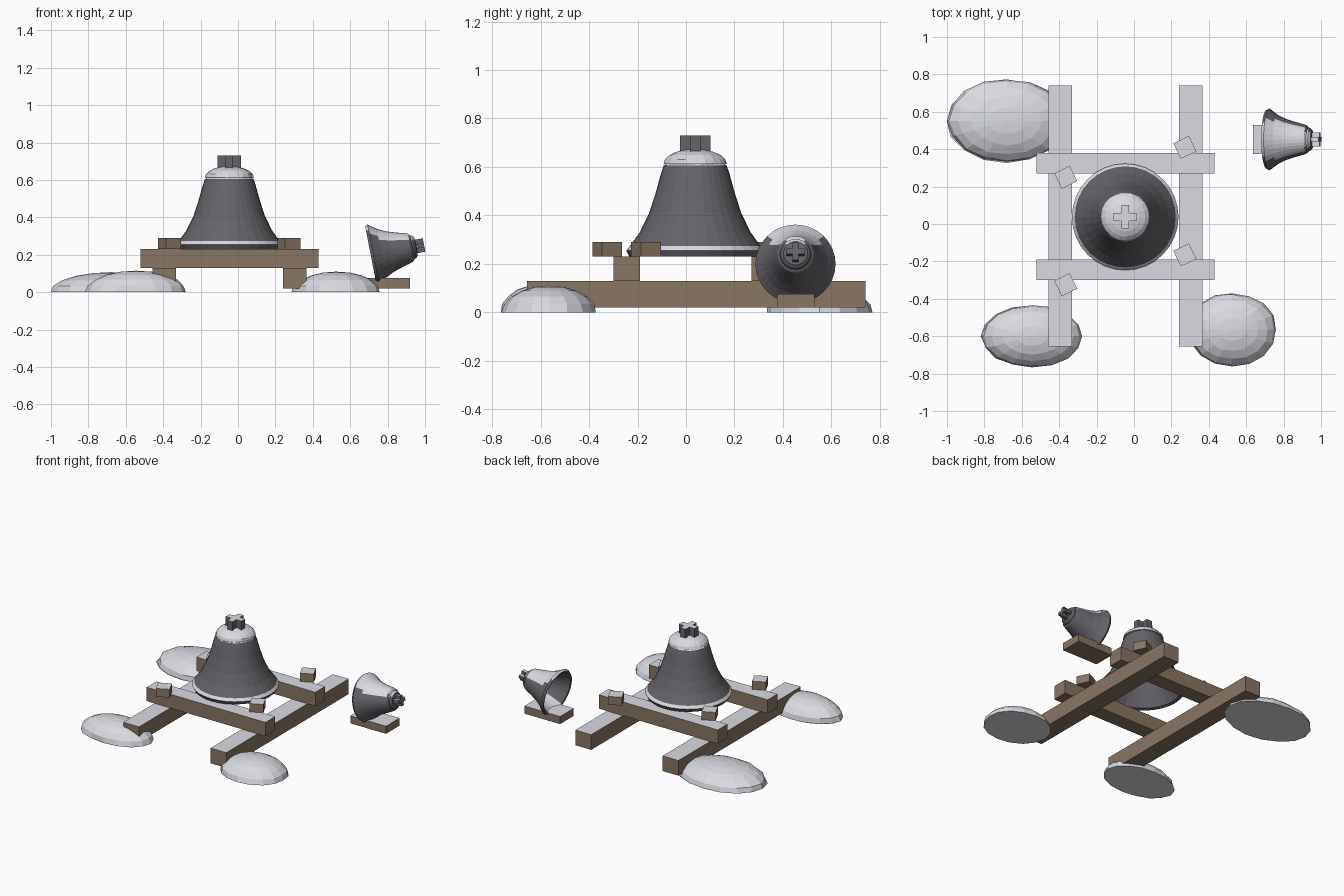
import bpy, bmesh, math, random
from mathutils import Matrix, Vector

random.seed(4)
if "Cube" in bpy.data.objects:
    bpy.data.objects.remove(bpy.data.objects["Cube"], do_unlink=True)


def material(name, rgb):
    m = bpy.data.materials.new(name)
    m.use_nodes = True
    color = (*rgb, 1)
    m.diffuse_color = color
    node = m.node_tree.nodes["Principled BSDF"]
    node.inputs["Base Color"].default_value = color
    node.inputs["Roughness"].default_value = 0.8
    return m


WOOD = material("weathered_wood", (0.25, 0.18, 0.125))
METAL = material("dark_iron", (0.13, 0.125, 0.138))
SNOW = material("snow", (0.70, 0.71, 0.76))


def finish(name, bm, base, snow_limit=0.62):
    """Store the mesh; upward faces take the snow colour."""
    bmesh.ops.recalc_face_normals(bm, faces=bm.faces)
    bm.normal_update()
    for f in bm.faces:
        f.material_index = 1 if f.normal.z > snow_limit else 0
    mesh = bpy.data.meshes.new(name)
    bm.to_mesh(mesh)
    bm.free()
    mesh.materials.append(base)
    mesh.materials.append(SNOW)
    obj = bpy.data.objects.new(name, mesh)
    bpy.context.collection.objects.link(obj)
    return obj


def add_box(bm, center, size, turn=0):
    matrix = (Matrix.Translation(center) @ Matrix.Rotation(math.radians(turn), 4, "Z")
              @ Matrix.Diagonal((*size, 1)))
    bmesh.ops.create_cube(bm, size=1, matrix=matrix)


def timber(name, center, size, turn=0):
    bm = bmesh.new()
    add_box(bm, center, size, turn)
    finish(name, bm, WOOD)


def dome(name, center, radii, segments=16, rough=0.02):
    """Flat-bottomed, slightly uneven heap of snow."""
    bm = bmesh.new()
    bmesh.ops.create_uvsphere(bm, u_segments=segments, v_segments=10, radius=1)
    bmesh.ops.bisect_plane(bm, geom=bm.verts[:] + bm.edges[:] + bm.faces[:],
                           plane_co=(0, 0, 0), plane_no=(0, 0, 1), clear_inner=True)
    bmesh.ops.holes_fill(bm, edges=[e for e in bm.edges if e.is_boundary])
    for v in bm.verts:
        k = 1 + random.uniform(-rough, rough)
        v.co = Vector((v.co.x * k, v.co.y * k, v.co.z))
    bm.transform(Matrix.Translation(center) @ Matrix.Diagonal((*radii, 1)))
    return finish(name, bm, SNOW)


# Outer wall from crown to lip, then the inner wall back up (radius, height)
BELL = [(0, 0.43), (0.085, 0.425), (0.107, 0.405), (0.11, 0.39), (0.13, 0.375),
        (0.142, 0.34), (0.164, 0.26), (0.19, 0.18), (0.229, 0.10), (0.27, 0.043),
        (0.285, 0.025), (0.272, 0), (0.25, 0.005), (0.205, 0.09), (0.16, 0.19),
        (0.13, 0.28), (0.105, 0.36), (0, 0.375)]


def bell(name, matrix):
    bm = bmesh.new()
    verts = [bm.verts.new((r, 0, z)) for r, z in BELL]
    edges = [bm.edges.new(pair) for pair in zip(verts, verts[1:])]
    bmesh.ops.spin(bm, geom=verts + edges, cent=(0, 0, 0), axis=(0, 0, 1),
                   angle=math.tau, steps=32, use_duplicate=False)
    bmesh.ops.remove_doubles(bm, verts=bm.verts, dist=0.0005)
    bm.transform(matrix)
    finish(name + "_body", bm, METAL)
    # cross-shaped hanger: one bar and two side stubs
    bm = bmesh.new()
    add_box(bm, (0, 0, 0.457), (0.126, 0.042, 0.086))
    for side in (-1, 1):
        add_box(bm, (0, side * 0.042, 0.457), (0.042, 0.042, 0.086))
    bm.transform(matrix)
    finish(name + "_hanger", bm, METAL)


# Timber frame
for x, side in ((-0.395, "right"), (0.303, "left")):
    timber(side + "_runner", (x, 0.042, 0.075), (0.126, 1.396, 0.11))
for y, side in ((-0.245, "front"), (0.325, "back")):
    timber(side + "_crossbeam", (-0.045, y, 0.18), (0.95, 0.11, 0.10))

# Loose wooden blocks on the crossbeams
for i, (x, y) in enumerate(((-0.365, 0.25), (0.272, 0.41), (0.272, -0.165), (-0.365, -0.325))):
    timber(f"wood_block_{i + 1}", (x, y, 0.26), (0.092, 0.092, 0.06), 26)

# Large bell with its snow cap
bell("large_bell", Matrix.Translation((-0.047, 0.038, 0.23)))
dome("bell_snow_cap", (-0.047, 0.038, 0.612), (0.132, 0.132, 0.062), 20)

# Small bell lying on a wooden plinth
timber("small_plinth", (0.778, 0.453, 0.048), (0.285, 0.155, 0.055))
bell("small_bell", Matrix.Translation((0.71, 0.452, 0.197))
     @ Matrix.Rotation(math.radians(79), 4, "Y") @ Matrix.Scale(0.58, 4))

# Snow heaps around the frame
dome("back_right_snow_heap", (-0.68, 0.552, 0), (0.32, 0.222, 0.107))
dome("front_right_snow_heap", (-0.545, -0.6, 0), (0.27, 0.165, 0.115))
dome("front_left_snow_heap", (0.525, -0.565, 0), (0.236, 0.195, 0.11))
